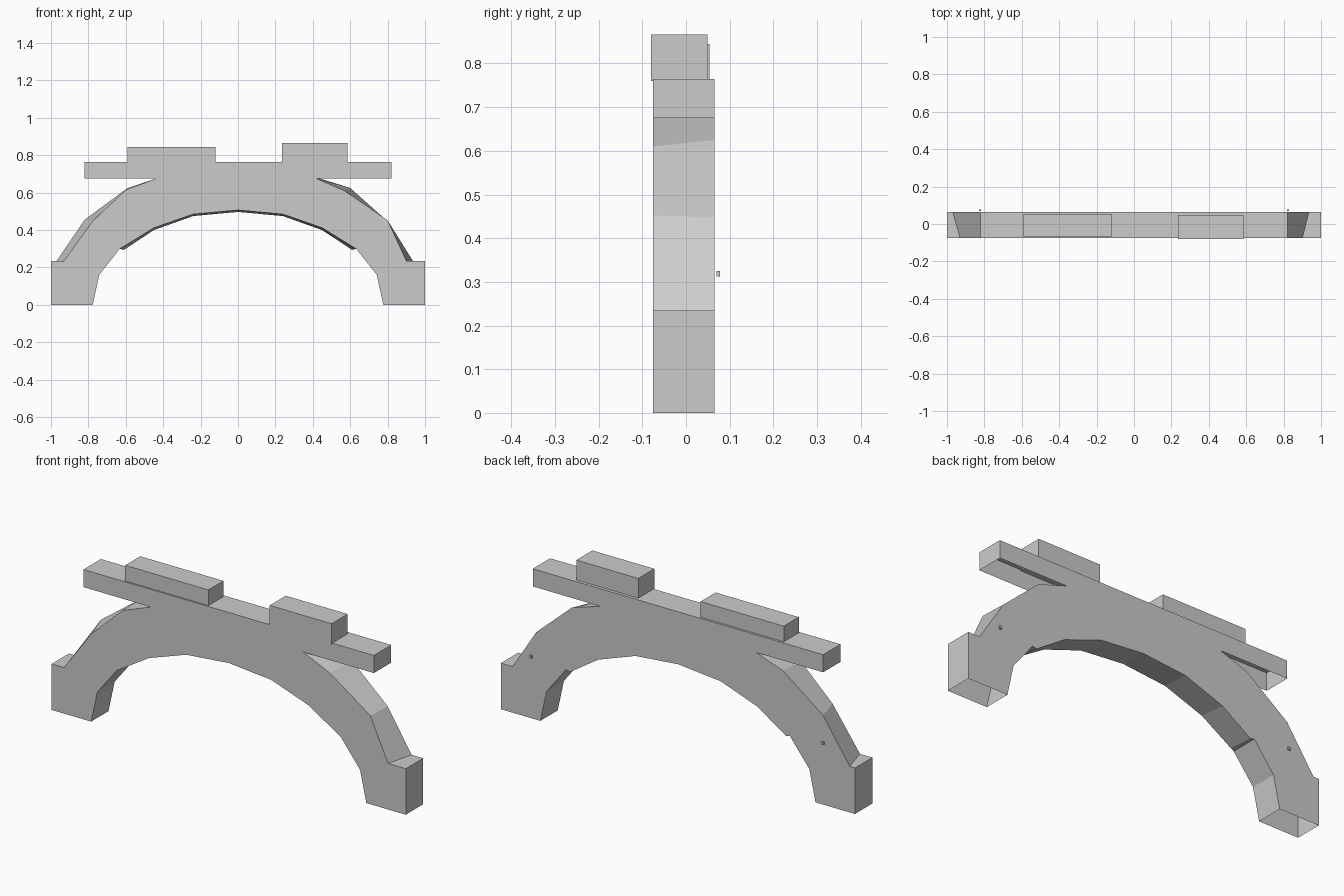
import bpy
import bmesh

cube = bpy.data.objects.get("Cube")
if cube:
    bpy.data.objects.remove(cube, do_unlink=True)

# Plain grey used on every part
stone = bpy.data.materials.new("stone_grey")
stone.use_nodes = True
grey = (0.6, 0.6, 0.6, 1)
stone.diffuse_color = grey
stone.node_tree.nodes["Principled BSDF"].inputs["Base Color"].default_value = grey

FRONT, BACK = -0.075, 0.065
DECK_BOTTOM, DECK_TOP, DECK_HALF = 0.675, 0.765, 0.82
FOOT_TOP = 0.235


def add_object(name, bm):
    mesh = bpy.data.meshes.new(name)
    bm.to_mesh(mesh)
    bm.free()
    mesh.materials.append(stone)
    obj = bpy.data.objects.new(name, mesh)
    bpy.context.collection.objects.link(obj)
    return obj


def add_box(name, low, high):
    bm = bmesh.new()
    bmesh.ops.create_cube(bm, size=1)
    for v in bm.verts:
        for i in range(3):
            v.co[i] = high[i] if v.co[i] > 0 else low[i]
    return add_object(name, bm)


def outline(left_arm, right_arm, half_arch):
    """Clockwise outline: left foot, arm, deck, arm, right foot, arch."""
    deck = [(-DECK_HALF, DECK_BOTTOM), (-DECK_HALF, DECK_TOP),
            (DECK_HALF, DECK_TOP), (DECK_HALF, DECK_BOTTOM)]
    arch = half_arch + [(-x, z) for x, z in reversed(half_arch[:-1])]
    return ([(-1, 0), (-1, FOOT_TOP)] + left_arm + deck + right_arm
            + [(1, FOOT_TOP), (1, 0)] + arch)


# Front and back outlines differ slightly, so the arms and arch are skewed
front_outline = outline(
    [(-0.93, FOOT_TOP), (-0.775, 0.45), (-0.6, 0.615), (-0.44, DECK_BOTTOM)],
    [(0.42, DECK_BOTTOM), (0.57, 0.61), (0.8, 0.452), (0.9, FOOT_TOP)],
    [(0.777, 0), (0.742, 0.16), (0.632, 0.3), (0.615, 0.31),
     (0.45, 0.412), (0.24, 0.485), (0, 0.507)])
back_outline = outline(
    [(-0.97, FOOT_TOP), (-0.82, 0.455), (-0.59, 0.625), (-0.44, DECK_BOTTOM)],
    [(0.44, DECK_BOTTOM), (0.6, 0.625), (0.8, 0.447), (0.935, FOOT_TOP)],
    [(0.777, 0), (0.742, 0.16), (0.632, 0.3), (0.61, 0.294),
     (0.45, 0.4), (0.24, 0.475), (0, 0.497)])

# Arched body with deck, open under the feet and under the deck ends
bm = bmesh.new()
front = [bm.verts.new((x, FRONT, z)) for x, z in front_outline]
back = [bm.verts.new((x, BACK, z)) for x, z in back_outline]
bm.faces.new(front[::-1])
bm.faces.new(back)
count = len(front)
for i in range(count):
    j = (i + 1) % count
    za, zb = front_outline[i][1], front_outline[j][1]
    if za == zb and za in (0, DECK_BOTTOM):
        continue
    bm.faces.new((front[i], front[j], back[j], back[i]))
add_object("arched_body", bm)

# Blocks standing on the deck
add_box("long_low_block", (-0.59, -0.067, 0.762), (-0.12, 0.054, 0.845))
add_box("short_tall_block", (0.235, -0.08, 0.76), (0.585, 0.049, 0.866))

# Small pins behind each leg
for side, name in ((1, "left_pin"), (-1, "right_pin")):
    x = side * 0.824
    add_box(name, (x - 0.006, 0.07, 0.312), (x + 0.006, 0.078, 0.325))
